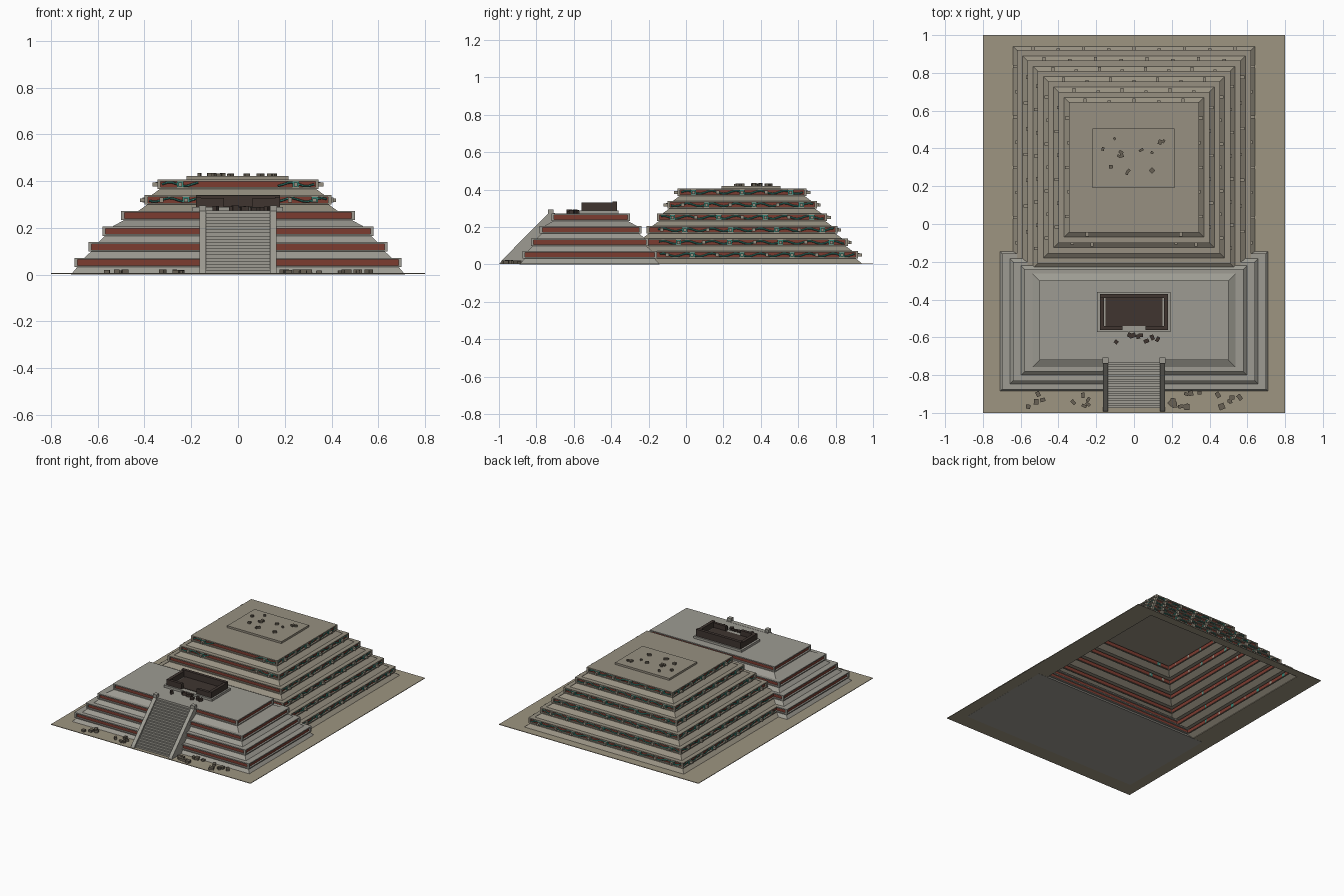
import bpy, bmesh, math, random
from mathutils import Matrix, Vector

if "Cube" in bpy.data.objects:
    bpy.data.objects.remove(bpy.data.objects["Cube"])

random.seed(4)


def mat(name, c):
    m = bpy.data.materials.new(name)
    m.diffuse_color = (*c, 1)
    m.use_nodes = True
    m.node_tree.nodes["Principled BSDF"].inputs["Base Color"].default_value = m.diffuse_color
    return m


EARTH = mat("earth", (.34, .30, .22))
TAN = mat("tan_stone", (.31, .28, .22))
GREY = mat("grey_stone", (.34, .33, .29))
RED = mat("red_plaster", (.20, .045, .03))
GREEN = mat("green_paint", (.04, .24, .19))
DARK = mat("dark_stone", (.05, .036, .03))
BROWN = mat("brown_rubble", (.14, .12, .09))


def finish(bm, name, *mats):
    me = bpy.data.meshes.new(name)
    bm.to_mesh(me)
    bm.free()
    for m in mats:
        me.materials.append(m)
    ob = bpy.data.objects.new(name, me)
    bpy.context.collection.objects.link(ob)
    return ob


def box(bm, x0, x1, y0, y1, z0, z1, pre=Matrix()):
    m = Matrix.Translation(((x0 + x1) / 2, (y0 + y1) / 2, (z0 + z1) / 2))
    s = Matrix.Diagonal((x1 - x0, y1 - y0, z1 - z0, 1))
    bmesh.ops.create_cube(bm, size=1, matrix=pre @ m @ s)


def boxes(name, m, *dims):
    bm = bmesh.new()
    for d in dims:
        box(bm, *d)
    return finish(bm, name, m)


PITCH, TALUD, RECESS = .067, .027, .012


def stepped(name, stone, tiers, zbase, bottom):
    """Sloped base + framed red panel per tier; tier = (cy, hx, hy, slope)."""
    bm = bmesh.new()
    prev = None
    for k, (cy, hx, hy, slope) in enumerate(tiers):
        z = .005 + PITCH * k
        prof = [(slope, z if k else zbase), (-RECESS, z + TALUD), (0, z + TALUD), (0, z + .034),
                (-RECESS, z + .034), (-RECESS, z + .059), (0, z + .059), (0, z + PITCH)]
        for i, (o, zz) in enumerate(prof):
            ring = [bm.verts.new((sx * (hx + o), cy + sy * (hy + o), zz))
                    for sx, sy in ((-1, -1), (1, -1), (1, 1), (-1, 1))]
            if prev:
                for j in range(4):
                    f = bm.faces.new((prev[j], prev[(j + 1) % 4], ring[(j + 1) % 4], ring[j]))
                    f.material_index = int(i == 5)
            elif bottom:
                bm.faces.new(ring[::-1])
            prev = ring
        # corner posts closing the panel frames
        for sx in (-1, 1):
            for sy in (-1, 1):
                x, y = sx * (hx - .007), cy + sy * (hy - .007)
                box(bm, x - .007, x + .007, y - .007, y + .007, z + .033, z + .06)
    bm.faces.new(prev)
    return finish(bm, name, stone, RED)


# ground frame, open under the main pyramid
boxes("ground", EARTH, (-.8, -.64, -1, 1, .002, .006), (.64, .8, -1, 1, .002, .006),
      (-.64, .64, .94, 1, .002, .006), (-.64, .64, -1, -.34, .002, .006))

# main pyramid and front platform
CY = .30
MAIN = [(CY, .62 - .055 * k, .62 - .055 * k, .025) for k in range(6)]
stepped("main_pyramid", TAN, MAIN, .002, False)
stepped("front_platform", GREY, [(-.515, .70, .36, .015), (-.515, .64, .315, .017),
                                 (-.51, .58, .272, .017), (-.51, .50, .21, .037)], 0, True)
boxes("summit_base", TAN, (-.22, .215, .19, .505, .405, .421))

# serpents and heads on the main pyramid panels
snakes = bpy.data.curves.new("serpent_bodies", "CURVE")
snakes.dimensions = "3D"
snakes.bevel_depth = .0045
snakes.bevel_resolution = 0
snakes.use_fill_caps = True
snakes.materials.append(GREEN)
heads, collars = bmesh.new(), bmesh.new()


def snake(rot, s0, s1, d, zc):
    n = max(2, int((s1 - s0) / .02))
    pts = []
    for i in range(n + 1):
        s = s0 + (s1 - s0) * i / n
        p = rot @ Vector((s, d, zc + .008 * math.sin(s * 2 * math.pi / .13)))
        if p.y > -.15 or zc > .2:
            pts.append(p)
    sp = snakes.splines.new("POLY")
    sp.points.add(len(pts) - 1)
    for q, p in zip(sp.points, pts):
        q.co = (*p, 1)


for k, (_, h, _, _) in enumerate(MAIN):
    zc = .005 + PITCH * k + .0465
    for ang in (0, 90, -90, 180):
        rot = Matrix.Translation((0, CY, 0)) @ Matrix.Rotation(math.radians(ang), 4, "Z")
        if ang == 180:
            if k < 4:
                continue
            spans = [(-h + .02, -.17), (.17, h - .02)]
        else:
            spans = [(-h + .02, h - .02)]
        for s0, s1 in spans:
            snake(rot, s0, s1, h - .005, zc)
            n = max(1, round((s1 - s0) / .13))
            for i in range(n):
                s = s0 + (s1 - s0) * (i + .5) / n
                if k < 3 and (rot @ Vector((s, h, zc))).y < -.15:
                    continue
                if i % 2:
                    box(heads, s - .009, s + .009, h - .012, h + .008, zc - .01, zc + .01, rot)
                else:
                    box(collars, s - .014, s + .014, h - .012, h - .001, zc - .012, zc + .012, rot)
                    box(heads, s - .008, s + .008, h - .012, h + .02, zc - .009, zc + .007, rot)
bpy.context.collection.objects.link(bpy.data.objects.new("serpent_bodies", snakes))
finish(heads, "panel_heads", TAN)
finish(collars, "feather_collars", GREEN)

# front staircase
N, Y0, Y1, ZT = 20, -.975, -.72, .274
boxes("stair_steps", GREY, *[(-.14, .14, Y0 + (Y1 - Y0) * i / N, Y1 + .02, .004 + (ZT - .004) * i / N,
                              .004 + (ZT - .004) * (i + 1) / N) for i in range(N)])
bm = bmesh.new()
for sx in (-1, 1):
    sides = [[bm.verts.new((sx * x, y, z)) for y, z in
              ((-.995, .004), (-.70, .004), (-.70, .275), (-.735, .275), (-.985, .022))]
             for x in (.137, .164)]
    bm.faces.new(sides[0])
    bm.faces.new(sides[1][::-1])
    for j in range(5):
        bm.faces.new((sides[0][j], sides[1][j], sides[1][(j + 1) % 5], sides[0][(j + 1) % 5]))
    xs = sorted((sx * .136, sx * .166))
    box(bm, *xs, -.738, -.708, .27, .295)
bmesh.ops.recalc_face_normals(bm, faces=bm.faces)
finish(bm, "stair_balustrades", GREY)

# ruined shrine on the platform
boxes("shrine_plinth", GREY, (-.195, .192, -.572, -.36, .272, .289))
boxes("shrine_floor", DARK, (-.15, .15, -.54, -.38, .288, .292))
boxes("shrine_walls", DARK, (-.18, .18, -.392, -.37, .288, .338), (-.18, -.158, -.56, -.39, .288, .33),
      (.158, .18, -.56, -.39, .288, .332), (-.18, -.06, -.56, -.54, .288, .328),
      (.06, .18, -.56, -.54, .288, .325))


# scattered stones
def stones(name, m, n, xr, yr, z, smin, smax, flat):
    bm = bmesh.new()
    for _ in range(n):
        a, b = random.uniform(smin, smax) / 2, random.uniform(smin, smax) / 2
        t = Matrix.Translation((random.uniform(*xr), random.uniform(*yr), z))
        box(bm, -a, a, -b, b, 0, random.uniform(.6, 1) * flat,
            t @ Matrix.Rotation(random.uniform(0, 3), 4, "Z"))
    finish(bm, name, m)


stones("summit_stones", BROWN, 13, (-.18, .18), (.23, .47), .42, .012, .026, .015)
stones("rubble_right", BROWN, 17, (.19, .6), (-.97, -.89), .005, .015, .032, .018)
stones("rubble_left", BROWN, 9, (-.57, -.2), (-.97, -.89), .005, .015, .03, .018)
stones("shrine_debris", DARK, 9, (-.1, .15), (-.625, -.585), .273, .015, .03, .022)
